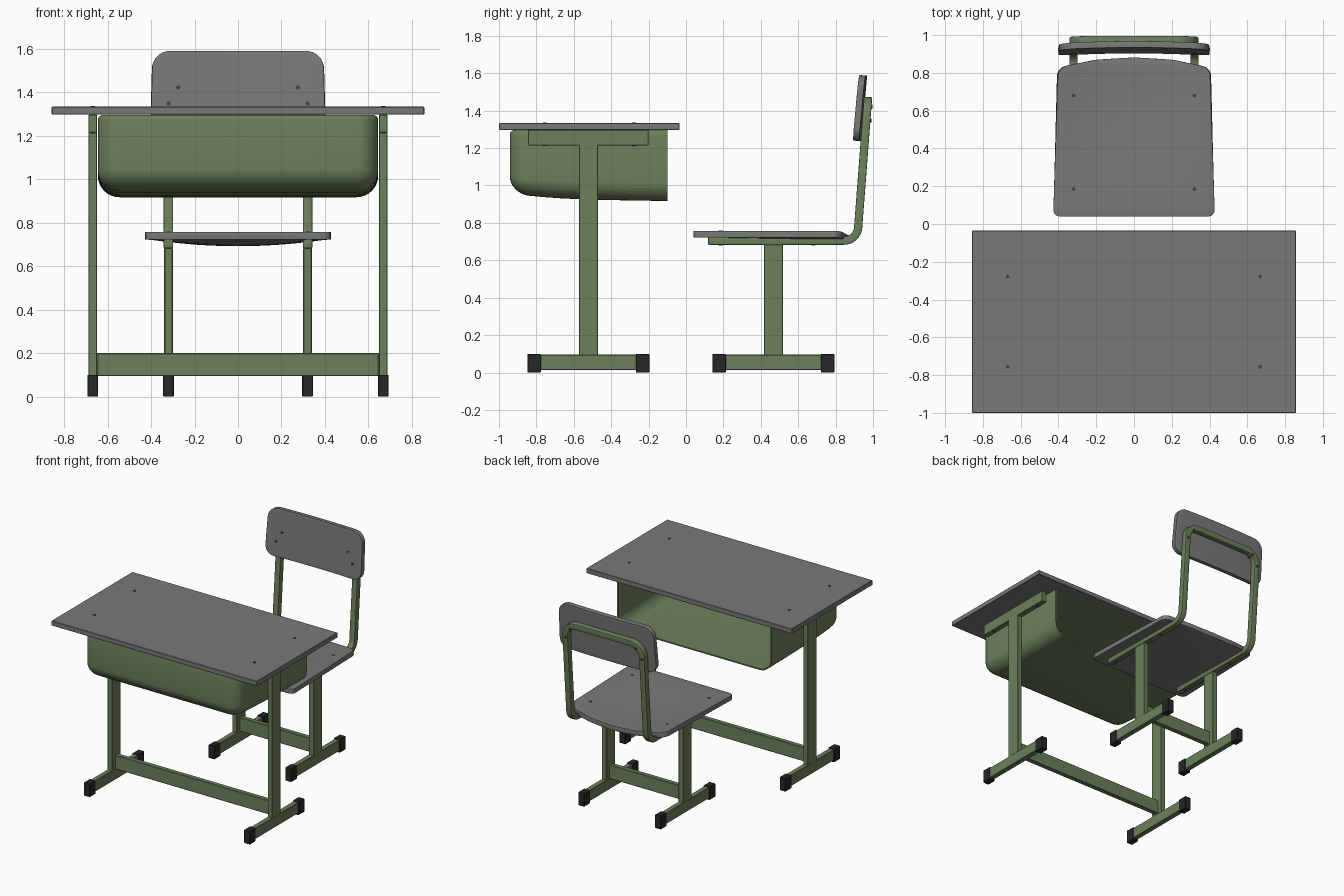
import bpy, bmesh, math
from mathutils import Vector

if "Cube" in bpy.data.objects:
    bpy.data.objects.remove(bpy.data.objects["Cube"])


def material(name, rgb):
    m = bpy.data.materials.new(name)
    m.diffuse_color = (*rgb, 1)
    m.use_nodes = True
    m.node_tree.nodes["Principled BSDF"].inputs["Base Color"].default_value = m.diffuse_color
    return m


GREEN = material("green_paint", (0.15, 0.215, 0.105))
BLACK = material("black_rubber", (0.02, 0.02, 0.02))
BOARD = material("dark_grey_board", (0.19, 0.19, 0.19))
STEEL = material("dark_bolt", (0.06, 0.06, 0.06))


def finish(name, bm, mat=None, thickness=0, bevel=0, segments=2):
    """Turn a bmesh into an object, apply thickness and bevel, then shade it."""
    me = bpy.data.meshes.new(name)
    bm.to_mesh(me)
    bm.free()
    ob = bpy.data.objects.new(name, me)
    bpy.context.collection.objects.link(ob)
    if thickness:
        s = ob.modifiers.new("thickness", 'SOLIDIFY')
        s.thickness, s.offset = thickness, -1
    if bevel:
        b = ob.modifiers.new("bevel", 'BEVEL')
        b.width, b.segments = bevel, segments
        b.limit_method, b.angle_limit = 'ANGLE', math.radians(50)
    dg = bpy.context.evaluated_depsgraph_get()
    ob.data = bpy.data.meshes.new_from_object(ob.evaluated_get(dg))
    ob.modifiers.clear()
    ob.data.name = name
    if mat:
        ob.data.materials.clear()
        ob.data.materials.append(mat)
    bpy.ops.object.select_all(action='DESELECT')
    ob.select_set(True)
    bpy.context.view_layer.objects.active = ob
    bpy.ops.object.shade_smooth_by_angle(angle=math.radians(35))
    return ob


def box(name, x, y, z, mat=None, bevel=0.003):
    bm = bmesh.new()
    bmesh.ops.create_cube(bm, size=1)
    for v in bm.verts:
        v.co = [lo + (c + 0.5) * (hi - lo) for c, (lo, hi) in zip(v.co, (x, y, z))]
    finish(name, bm, mat, bevel=bevel, segments=1)


def bolt(name, a, b, r=0.01):
    a, b = Vector(a), Vector(b)
    bm = bmesh.new()
    bmesh.ops.create_cone(bm, cap_ends=True, segments=12, radius1=r, radius2=r, depth=(b - a).length)
    rot = (b - a).to_track_quat('Z', 'Y')
    for v in bm.verts:
        v.co = rot @ v.co + (a + b) / 2
    finish(name, bm, STEEL)


def fillet(points, radii, closed=False, steps=8):
    """Round the corners of a polyline."""
    pts, out = [Vector(p) for p in points], []
    n = len(pts)
    for i, (p, r) in enumerate(zip(pts, radii)):
        if r == 0 or (not closed and i in (0, n - 1)):
            out.append(p)
            continue
        a = (pts[i - 1] - p).normalized()
        b = (pts[(i + 1) % n] - p).normalized()
        half = a.angle(b) / 2
        centre = p + (a + b).normalized() * (r / math.sin(half))
        s = p + a * (r / math.tan(half)) - centre
        e = p + b * (r / math.tan(half)) - centre
        w = s.angle(e)
        for k in range(steps + 1):
            t = k / steps
            out.append(centre + (s * math.sin((1 - t) * w) + e * math.sin(t * w)) / math.sin(w))
    return out


def cut(bm, point, normal):
    bmesh.ops.bisect_plane(bm, geom=bm.verts[:] + bm.edges[:] + bm.faces[:], dist=1e-4,
                           plane_co=point, plane_no=normal)


def panel(name, outline, shape, thickness, bevel):
    """Fill a flat outline, cut it into a grid, bend it with shape(), thicken it."""
    bm = bmesh.new()
    bm.faces.new([bm.verts.new(p) for p in outline])
    for axis in (0, 1):
        lo, hi = min(p[axis] for p in outline), max(p[axis] for p in outline)
        normal = Vector((axis == 0, axis == 1, 0))
        for k in range(1, 16):
            cut(bm, normal * (lo + (hi - lo) * k / 16), normal)
    for v in bm.verts:
        v.co = shape(v.co.x, v.co.y)
    finish(name, bm, BOARD, thickness, bevel, 3)


def stand(prefix, cx, cy, post_top):
    """Pair of T-shaped legs with foot bars, rubber caps and a cross bar."""
    for s, side in ((-1, "left"), (1, "right")):
        x = s * cx
        w = (x - 0.02, x + 0.02)
        box(f"{prefix}_post_{side}", w, (cy - 0.051, cy + 0.051), (0.09, post_top), GREEN)
        box(f"{prefix}_foot_{side}", w, (cy - 0.31, cy + 0.31), (0.013, 0.095), GREEN)
        for d, end in ((-1, "front"), (1, "back")):
            y = cy + d * 0.29
            box(f"{prefix}_foot_cap_{side}_{end}", (x - 0.025, x + 0.025),
                (y - 0.036, y + 0.036), (0, 0.1), BLACK)
    box(f"{prefix}_cross_bar", (-cx + 0.02, cx - 0.02), (cy - 0.018, cy + 0.018), (0.095, 0.2), GREEN)


# Desk: top, legs, top brackets and bolts
box("desk_top", (-0.857, 0.857), (-1.0, -0.035), (1.297, 1.334), BOARD)
stand("desk", 0.668, -0.522, 1.22)
for s, side in ((-1, "left"), (1, "right")):
    x = s * 0.668
    box(f"desk_bracket_{side}", (x - 0.02, x + 0.02), (-0.845, -0.2), (1.214, 1.297), GREEN)
    for y in (-0.755, -0.278):
        bolt("desk_bolt", (x, y, 1.211), (x, y, 1.338))

# Book tray: closed rounded box shell, open only at the back
bm = bmesh.new()
bmesh.ops.create_cube(bm, size=1)
for v in bm.verts:
    v.co = (v.co.x * 1.29, -0.942 if v.co.y < 0 else -0.1, 0.917 if v.co.z < 0 else 1.296)
bm.normal_update()
bmesh.ops.delete(bm, geom=[f for f in bm.faces if f.normal.y > 0.9], context='FACES')
on_top = lambda e: all(v.co.z > 1.29 for v in e.verts)
for top, radius, steps in ((False, 0.1, 8), (True, 0.025, 4)):
    edges = [e for e in bm.edges if len(e.link_faces) == 2 and on_top(e) == top
             and (not top or e.calc_face_angle() > 1)]
    bmesh.ops.bevel(bm, geom=edges, offset=radius, offset_type='OFFSET',
                    segments=steps, profile=0.5, affect='EDGES')
for y in (-0.3, -0.45, -0.57, -0.67, -0.76):
    cut(bm, (0, y, 0), (0, 1, 0))
for v in bm.verts:  # floor rises gently towards the front
    t = (-0.1 - v.co.y) / 0.842
    v.co.z += (0.012 * t + 0.03 * t ** 4) * (1.296 - v.co.z) / 0.379
finish("book_tray", bm, GREEN, thickness=0.01)

# Chair: legs and one bent square tube for seat rails and back
stand("chair", 0.32, 0.467, 0.685)
half = [(-0.32, 0.118, 0.705), (-0.32, 0.915, 0.705), (-0.32, 0.972, 1.451)]
corners = half + [(-x, y, z) for x, y, z in reversed(half)]
path = fillet(corners, (0, 0.075, 0.09, 0.09, 0.075, 0))
bm = bmesh.new()
side, last, rings = Vector((1, 0, 0)), Vector((0, 1, 0)), []
for i, p in enumerate(path):
    t = (path[min(i + 1, len(path) - 1)] - path[max(i - 1, 0)]).normalized()
    side = last.rotation_difference(t) @ side
    up, last = t.cross(side), t
    rings.append([bm.verts.new(p + 0.022 * (a * side + b * up))
                  for a, b in ((-1, -1), (1, -1), (1, 1), (-1, 1))])
for r0, r1 in zip(rings, rings[1:]):
    for k in range(4):
        bm.faces.new((r0[k], r0[(k + 1) % 4], r1[(k + 1) % 4], r1[k]))
bm.faces.new(rings[0])
bm.faces.new(rings[-1])
bmesh.ops.recalc_face_normals(bm, faces=bm.faces[:])
finish("chair_tube_frame", bm, GREEN, bevel=0.004)


# Seat: tapered plate with arched back edge, dished towards the rear
def seat_height(x, y):
    t = min(max((y - 0.04) / 0.7, 0), 1)
    return 0.757 - 0.03 * t * t * (3 - 2 * t) * max(0, 1 - (x / 0.4) ** 2)


outline = fillet([(-0.428, 0.04, 0), (0.428, 0.04, 0), (0.402, 0.828, 0), (0.2, 0.87, 0), (0, 0.882, 0),
                  (-0.2, 0.87, 0), (-0.402, 0.828, 0)], (0.035, 0.035, 0.06, 0.3, 0, 0.3, 0.06), True)
panel("seat", outline, lambda x, y: (x, y, seat_height(x, y)), 0.035, 0.006)
for x in (-0.32, 0.32):
    for y in (0.185, 0.68):
        bolt("seat_bolt", (x, y, 0.679), (x, y, seat_height(x, y) + 0.003))


# Backrest: rounded plate, leaning back and curved around the sitter
def back_depth(x, z):
    return 0.903 + 0.09 * (z - 1.24) - 0.012 * (x / 0.4) ** 2


outline = fillet([(-0.402, 1.24, 0), (0.402, 1.24, 0), (0.392, 1.59, 0), (-0.392, 1.59, 0)],
                 (0.07, 0.07, 0.08, 0.08), True)
panel("backrest", outline, lambda x, z: (x, back_depth(x, z), z), 0.034, 0.012)
for s in (-1, 1):
    for x, z in ((0.275, 1.422), (0.32, 1.348)):
        bolt("backrest_bolt", (s * x, back_depth(x, z) - 0.003, z), (s * x, 0.995 + 0.07 * (z - 1.4), z))
